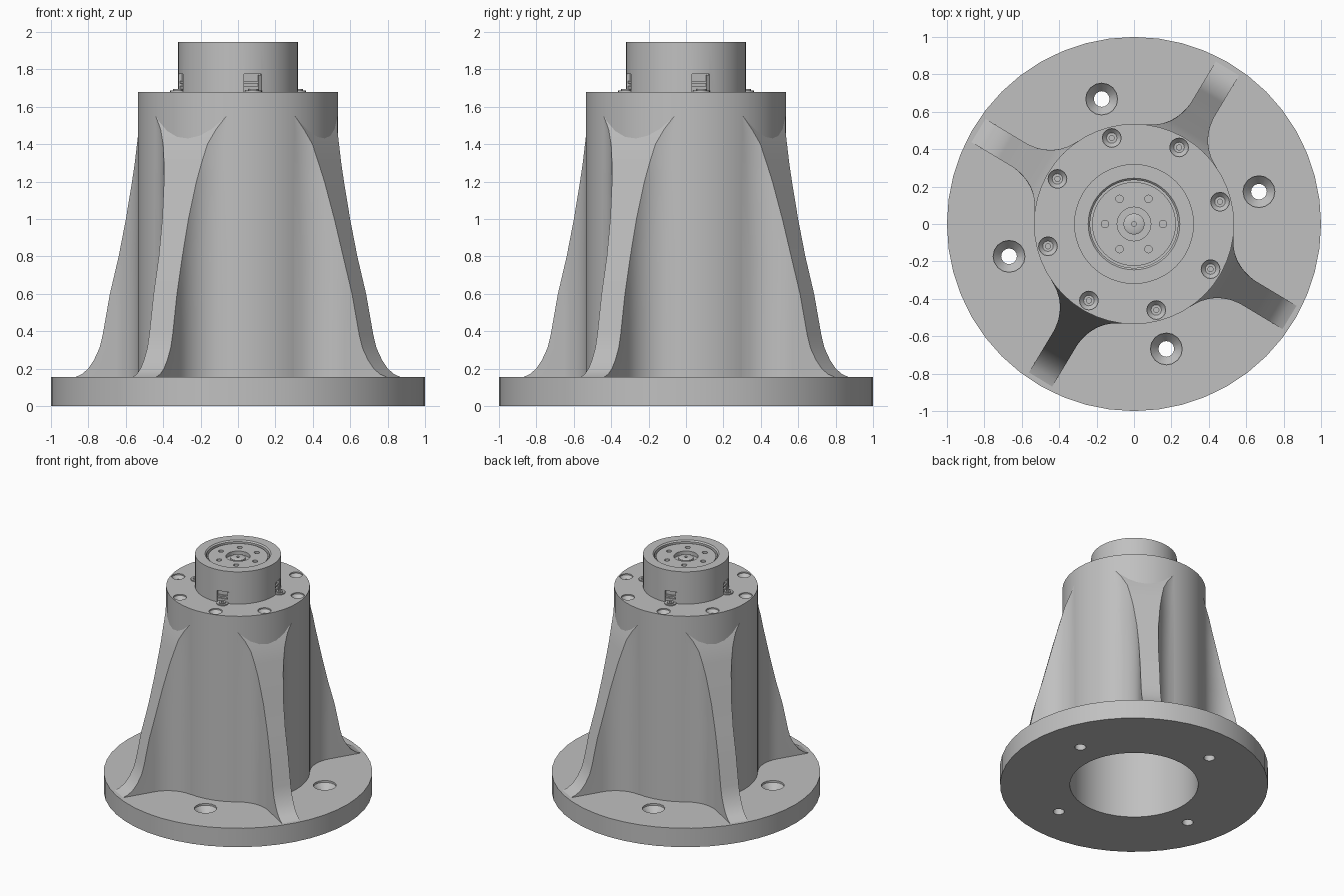
import bpy, bmesh
from math import sin, cos, pi, radians, sqrt
from mathutils import Matrix

cube = bpy.data.objects.get("Cube")
if cube:
    bpy.data.objects.remove(cube, do_unlink=True)

grey = bpy.data.materials.new("machined_grey")
grey.use_nodes = True
GREY = (0.53, 0.53, 0.53, 1)
grey.diffuse_color = GREY
grey.node_tree.nodes["Principled BSDF"].inputs["Base Color"].default_value = GREY

QUARTERS = [radians(14.5 + 90 * k) for k in range(4)]
EIGHTHS = [radians(14.5 + 45 * k) for k in range(8)]
SIXTHS = [radians(60 * k) for k in range(6)]


def lathe(bm, profile, sides, radius=0.0, angle=0.0, loop=False):
    """Revolve (r, z) points about an upright axis placed at a polar position."""
    cx, cy = radius * cos(angle), radius * sin(angle)
    rings = []
    for r, z in profile:
        if r == 0:
            rings.append([bm.verts.new((cx, cy, z))] * sides)
        else:
            rings.append([bm.verts.new((cx + r * cos(2 * pi * i / sides),
                                        cy + r * sin(2 * pi * i / sides), z))
                          for i in range(sides)])
    pairs = list(zip(rings, rings[1:]))
    if loop:
        pairs.append((rings[-1], rings[0]))
    for a, b in pairs:
        for i in range(sides):
            j = (i + 1) % sides
            quad = list(dict.fromkeys((a[i], a[j], b[j], b[i])))
            if len(quad) > 2:
                bm.faces.new(quad)


def box(bm, low, high, angle):
    """Axis box from low to high corner, turned about z."""
    size = [h - l for l, h in zip(low, high)]
    mid = [(h + l) / 2 for l, h in zip(low, high)]
    matrix = (Matrix.Rotation(angle, 4, 'Z') @ Matrix.Translation(mid)
              @ Matrix.Diagonal((*size, 1)))
    bmesh.ops.create_cube(bm, size=1, matrix=matrix)


def finish(bm, name, cutter=None):
    bmesh.ops.recalc_face_normals(bm, faces=bm.faces)
    mesh = bpy.data.meshes.new(name)
    bm.to_mesh(mesh)
    bm.free()
    mesh.materials.append(grey)
    obj = bpy.data.objects.new(name, mesh)
    bpy.context.collection.objects.link(obj)
    bpy.ops.object.select_all(action='DESELECT')
    obj.select_set(True)
    bpy.context.view_layer.objects.active = obj
    if cutter:
        mod = obj.modifiers.new("holes", 'BOOLEAN')
        mod.operation = 'DIFFERENCE'
        mod.solver = 'EXACT'
        mod.object = cutter
        bpy.ops.object.modifier_apply(modifier=mod.name)
        bpy.data.objects.remove(cutter, do_unlink=True)
    bpy.ops.object.shade_smooth_by_angle(angle=radians(30))
    return obj


def hole_cutter(name, profile, sides, radius, angles):
    bm = bmesh.new()
    for a in angles:
        lathe(bm, profile, sides, radius, a)
    obj = finish(bm, name)
    obj.hide_render = True
    return obj


BASE_TOP, BODY_TOP = 0.155, 1.68
BODY_R, BORE_R = 0.535, 0.479

# Base plate with countersunk mounting holes
cutter = hole_cutter("base_hole_cutter",
                     [(0, -0.05), (0.042, -0.05), (0.042, 0.09), (0.085, 0.14),
                      (0.085, 0.2), (0, 0.2)], 16, 0.69, QUARTERS)
bm = bmesh.new()
lathe(bm, [(BORE_R, 0), (1, 0), (1, BASE_TOP), (BORE_R, BASE_TOP)], 48, loop=True)
finish(bm, "base_plate", cutter)

# Hollow body with a bolted top plate
cutter = hole_cutter("top_bolt_cutter",
                     [(0, 1.62), (0.014, 1.62), (0.014, 1.645), (0.028, 1.645),
                      (0.05, 1.67), (0.05, 1.72), (0, 1.72)], 16, 0.475, EIGHTHS)
bm = bmesh.new()
lathe(bm, [(0, 1.55), (BORE_R, 1.55), (BORE_R, BASE_TOP), (BODY_R, BASE_TOP),
           (BODY_R, BODY_TOP), (0, BODY_TOP)], 48)
finish(bm, "body", cutter)

# Ribs: plan section is a straight web blended tangentially into the body
WEB, FILLET = 0.073, 0.25
CV = WEB + FILLET
CU = sqrt((BODY_R + FILLET) ** 2 - CV ** 2)
ROOT = BODY_R * CU / (BODY_R + FILLET) - 0.002
OUTLINE = [(0.97, 0.155), (0.93, 0.17), (0.89, 0.2), (0.855, 0.245), (0.82, 0.31),
           (0.8, 0.38), (0.755, 0.6), (0.7, 0.8), (0.65, 1.0), (0.6, 1.2),
           (0.573, 1.3), (0.547, 1.4), (0.515, 1.48), (ROOT + 0.002, 1.55)]


def half_width(u):
    return WEB if u >= CU else CV - sqrt(max(FILLET ** 2 - (CU - u) ** 2, 0))


STEPS = 10
for k in range(4):
    turn = Matrix.Rotation(radians(59 + 90 * k), 4, 'Z')
    bm = bmesh.new()
    rows = []
    for end, z in OUTLINE:
        bend = min(end, CU)
        us = [ROOT + (bend - ROOT) * i / STEPS for i in range(STEPS + 1)] + [end + 1e-4]
        right = [bm.verts.new((u, -half_width(u), z)) for u in us]
        left = [bm.verts.new((u, half_width(u), z)) for u in reversed(us)]
        rows.append(right + left)
    for a, b in zip(rows, rows[1:]):
        for i in range(len(a)):
            j = (i + 1) % len(a)
            bm.faces.new((a[i], a[j], b[j], b[i]))
    bm.faces.new(rows[0])
    bm.faces.new(rows[-1])
    bm.transform(turn)
    finish(bm, f"rib_{k + 1}")

# Actuator housing with clip pockets
bm = bmesh.new()
for a in QUARTERS:
    box(bm, (0.297, -0.048, 1.66), (0.4, 0.048, 1.775), a)
pockets = finish(bm, "pocket_cutter")
pockets.hide_render = True
bm = bmesh.new()
lathe(bm, [(0, BODY_TOP), (0.32, BODY_TOP), (0.32, 1.945), (0.245, 1.945),
           (0.235, 1.935), (0.235, 1.89), (0, 1.89)], 48)
finish(bm, "actuator_housing", pockets)

# Output flange with its ring of threaded holes and centre hub
cutter = hole_cutter("flange_hole_cutter",
                     [(0, 1.9), (0.02, 1.9), (0.02, 1.96), (0, 1.96)],
                     12, 0.155, SIXTHS)
bm = bmesh.new()
lathe(bm, [(0, 1.88), (0.224, 1.88), (0.224, 1.925), (0.09, 1.925),
           (0.09, 1.895), (0.056, 1.895), (0.056, 1.915), (0.046, 1.92),
           (0.012, 1.92), (0.012, 1.9), (0, 1.9)], 40)
finish(bm, "output_flange", cutter)

# Retaining clips: foot tab, screw and latch inside each pocket
for k, a in enumerate(QUARTERS):
    bm = bmesh.new()
    lathe(bm, [(0, 1.675), (0.045, 1.675), (0.045, 1.688), (0, 1.688)], 20, 0.328, a)
    lathe(bm, [(0, 1.68), (0.026, 1.68), (0.026, 1.696), (0.012, 1.696),
               (0.012, 1.69), (0, 1.69)], 12, 0.332, a)
    box(bm, (0.29, -0.046, 1.675), (0.308, 0.046, 1.71), a)
    box(bm, (0.29, -0.046, 1.725), (0.308, 0.034, 1.737), a)
    box(bm, (0.29, 0.034, 1.675), (0.312, 0.046, 1.77), a)
    finish(bm, f"retaining_clip_{k + 1}")
